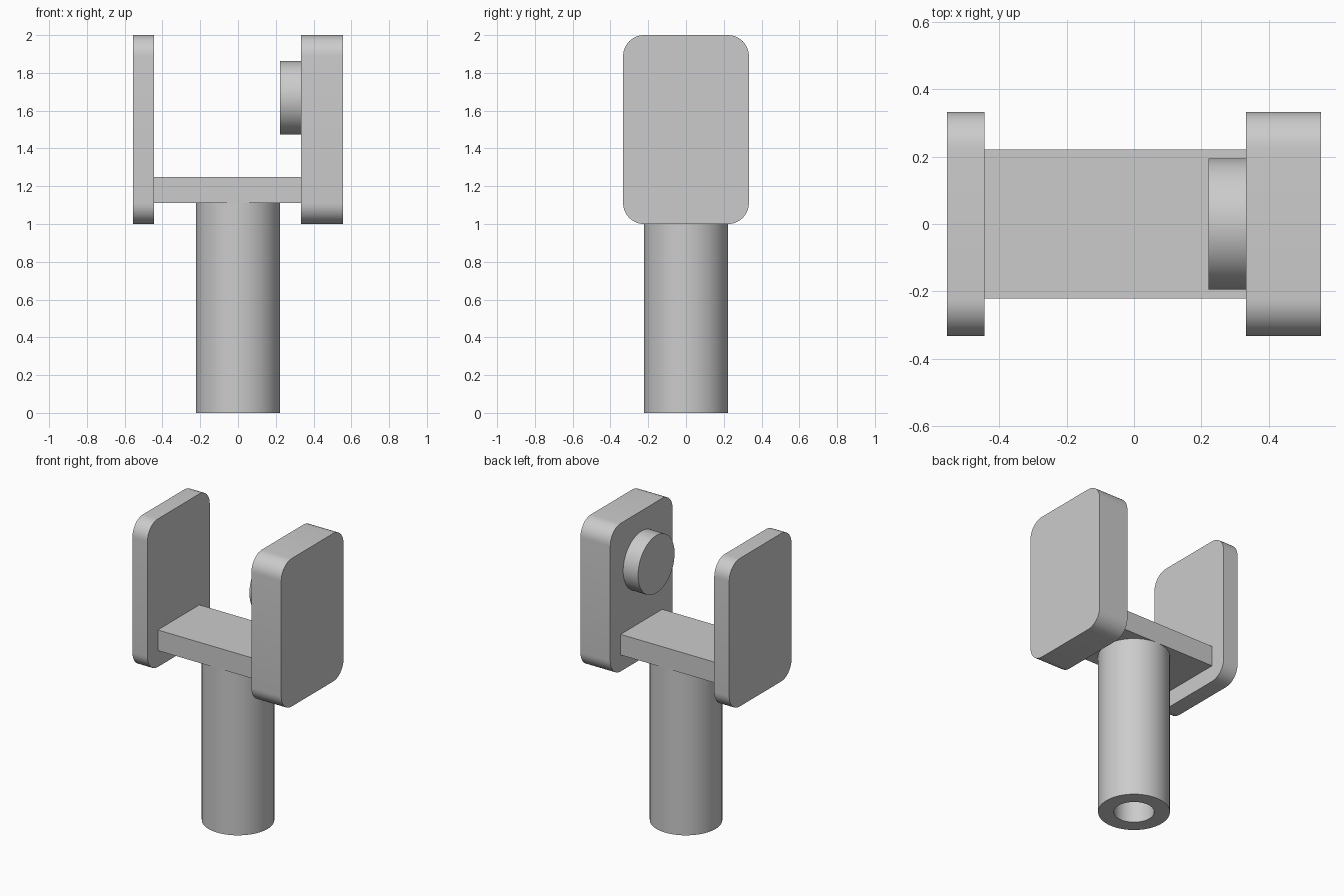
import bpy, bmesh, math
from mathutils import Matrix, Vector

default = bpy.data.objects.get("Cube")
if default:
    bpy.data.objects.remove(default, do_unlink=True)

GREY = (0.6, 0.6, 0.6, 1.0)
grey = bpy.data.materials.new("light grey")
grey.use_nodes = True
grey.diffuse_color = GREY
grey.node_tree.nodes["Principled BSDF"].inputs["Base Color"].default_value = GREY


def finish(name, bm, smooth=True):
    """Turn a bmesh into a named object, smooth with sharp edges kept."""
    bmesh.ops.recalc_face_normals(bm, faces=bm.faces)
    mesh = bpy.data.meshes.new(name)
    bm.to_mesh(mesh)
    bm.free()
    mesh.materials.append(grey)
    obj = bpy.data.objects.new(name, mesh)
    bpy.context.collection.objects.link(obj)
    if smooth:
        bpy.ops.object.select_all(action='DESELECT')
        obj.select_set(True)
        bpy.context.view_layer.objects.active = obj
        bpy.ops.object.shade_smooth_by_angle(angle=math.radians(30))
    return obj


def box(name, low, high, corner=0.0):
    """Box between two corners; edges running along x may be rounded."""
    low, high = Vector(low), Vector(high)
    bm = bmesh.new()
    bmesh.ops.create_cube(bm, size=1.0, matrix=Matrix.Translation((low + high) / 2)
                          @ Matrix.Diagonal((*(high - low), 1.0)))
    if corner:
        along_x = [e for e in bm.edges
                   if abs(e.verts[0].co.x - e.verts[1].co.x) > 1e-4]
        bmesh.ops.bevel(bm, geom=along_x, offset=corner, offset_type='OFFSET',
                        segments=10, profile=0.5, affect='EDGES')
    return finish(name, bm, smooth=corner > 0)


# Upright rounded plates: thin on the right, thick on the left
for name, x0, x1 in (("right_plate", -0.556, -0.444), ("left_plate", 0.333, 0.556)):
    box(name, (x0, -0.333, 1.0), (x1, 0.333, 2.0), corner=0.111)

# Bridge joining the plates
box("bridge", (-0.444, -0.222, 1.111), (0.333, 0.222, 1.25))

# Round pad on the inside of the thick plate
bm = bmesh.new()
bmesh.ops.create_cone(bm, cap_ends=True, segments=64, radius1=0.195, radius2=0.195,
                      depth=0.111, matrix=Matrix.Translation((0.2775, 0.0, 1.668))
                      @ Matrix.Rotation(math.pi / 2, 4, 'Y'))
finish("round_pad", bm)

# Hollow stem: revolve a closed wall section
bm = bmesh.new()
section = [bm.verts.new((r, 0, z)) for r, z in
           ((0.125, 0), (0.222, 0), (0.222, 1.111), (0.125, 1.111))]
edges = [bm.edges.new((section[i], section[(i + 1) % 4])) for i in range(4)]
bmesh.ops.spin(bm, geom=section + edges, cent=(0, 0, 0), axis=(0, 0, 1),
               angle=math.tau, steps=64, use_merge=True)
bmesh.ops.remove_doubles(bm, verts=bm.verts, dist=1e-5)
finish("hollow_stem", bm)
